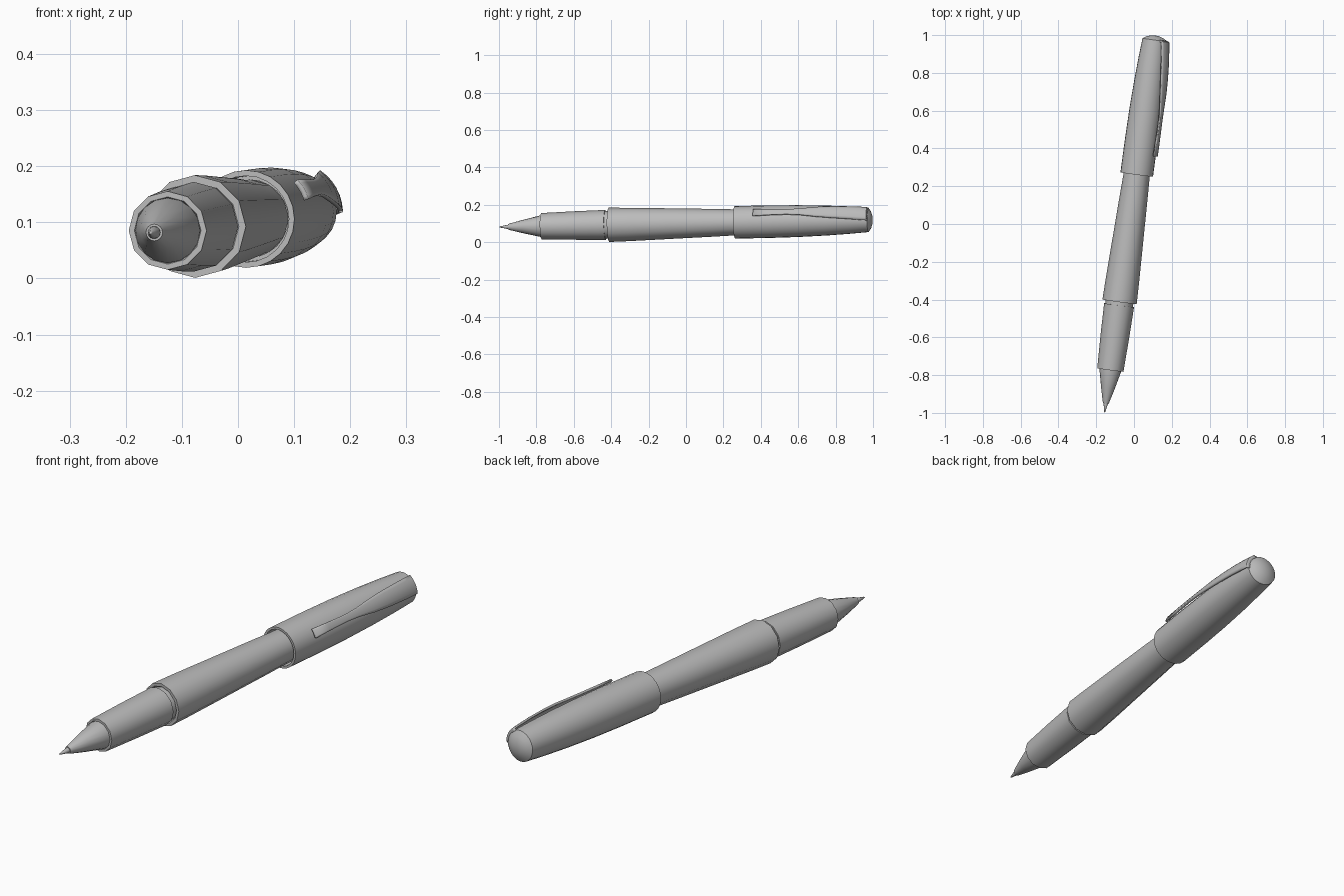
import bpy, bmesh, math
from mathutils import Vector, Matrix

if "Cube" in bpy.data.objects:
    bpy.data.objects.remove(bpy.data.objects["Cube"])

# Pen axis: tilted slightly sideways and up
axis = Vector((0.135, 1.0, 0.0198))
K = axis.length                      # converts world y to distance along the axis
d = axis.normalized()
ex = d.cross(Vector((0, 0, 1))).normalized()
ez = ex.cross(d)
FRAME = Matrix((ex, d, ez)).transposed().to_4x4()
FRAME.translation = Vector((-0.021, 0, 0.1007))

grey = bpy.data.materials.new("plain_grey")
grey.diffuse_color = (0.5, 0.5, 0.5, 1)
grey.use_nodes = True
grey.node_tree.nodes["Principled BSDF"].inputs["Base Color"].default_value = grey.diffuse_color


def finish(bm, name):
    bm.transform(FRAME)
    mesh = bpy.data.meshes.new(name)
    bm.to_mesh(mesh)
    bm.free()
    mesh.materials.append(grey)
    ob = bpy.data.objects.new(name, mesh)
    bpy.context.collection.objects.link(ob)
    bpy.ops.object.select_all(action='DESELECT')
    ob.select_set(True)
    bpy.context.view_layer.objects.active = ob
    bpy.ops.object.shade_smooth_by_angle(angle=math.radians(40))
    return ob


def lathe(name, profile, sides):
    """Revolve (y, radius) points about the pen axis."""
    bm = bmesh.new()
    rings = []
    for y, r in profile:
        if r == 0:
            rings.append([bm.verts.new((0, y * K, 0))] * sides)
        else:
            rings.append([bm.verts.new((r * math.sin(2 * math.pi * i / sides), y * K,
                                        r * math.cos(2 * math.pi * i / sides)))
                          for i in range(sides)])
    for a, b in zip(rings, rings[1:]):
        for i in range(sides):
            j = (i + 1) % sides
            bm.faces.new(dict.fromkeys((a[i], a[j], b[j], b[i])))
    bmesh.ops.recalc_face_normals(bm, faces=bm.faces)
    return finish(bm, name)


# Writing point and its cone
lathe("writing_point", [(-1.0, 0), (-0.995, 0.003), (-0.955, 0.011), (-0.94, 0.011)], 12)
lathe("tip_cone", [(-0.94, 0.010), (-0.95, 0.011), (-0.95, 0.015), (-0.94, 0.018),
                   (-0.87, 0.036), (-0.775, 0.058), (-0.76, 0.058)], 16)

# Grip with a narrow groove behind it
lathe("grip", [(-0.76, 0.055), (-0.773, 0.06), (-0.773, 0.070), (-0.6, 0.076),
               (-0.43, 0.080), (-0.43, 0.074), (-0.40, 0.074)], 12)

# Barrel tapering into the cap
lathe("barrel", [(-0.40, 0.07), (-0.412, 0.079), (-0.412, 0.0915), (-0.3, 0.089),
                 (-0.15, 0.084), (0.0, 0.079), (0.15, 0.074), (0.25, 0.070),
                 (0.32, 0.069), (0.32, 0)], 12)

# Cap with open rim and domed end
lathe("cap", [(0.31, 0.069), (0.31, 0.076), (0.262, 0.077), (0.262, 0.087),
              (0.45, 0.087), (0.6, 0.085), (0.75, 0.080), (0.88, 0.073),
              (0.975, 0.066), (0.988, 0.046), (0.995, 0.024), (0.998, 0)], 24)

# Clip: bowed, waisted strip (y, radial distance, half width)
stations = [(0.37, 0.104, 0.020), (0.45, 0.105, 0.017), (0.55, 0.105, 0.015),
            (0.62, 0.104, 0.019), (0.70, 0.103, 0.029), (0.78, 0.099, 0.035),
            (0.86, 0.092, 0.038), (0.93, 0.083, 0.040), (0.972, 0.076, 0.040),
            (0.978, 0.060, 0.038)]
ang = math.radians(30)
out = Vector((math.cos(ang), 0, math.sin(ang)))
side = Vector((-math.sin(ang), 0, math.cos(ang)))
bm = bmesh.new()
rows = []
for y, r, w in stations:
    row = []
    for k in range(7):
        t = w * (k - 3) / 3
        row.append(bm.verts.new(out * (r - t * t / 0.16) + side * t + Vector((0, y * K, 0))))
    rows.append(row)
for a, b in zip(rows, rows[1:]):
    for k in range(6):
        bm.faces.new((a[k], a[k + 1], b[k + 1], b[k]))
bm.normal_update()
if sum(f.normal.dot(out) for f in bm.faces) < 0:
    bmesh.ops.reverse_faces(bm, faces=bm.faces)
clip = finish(bm, "clip")
mod = clip.modifiers.new("thickness", 'SOLIDIFY')
mod.thickness = 0.009
mod.offset = -1
